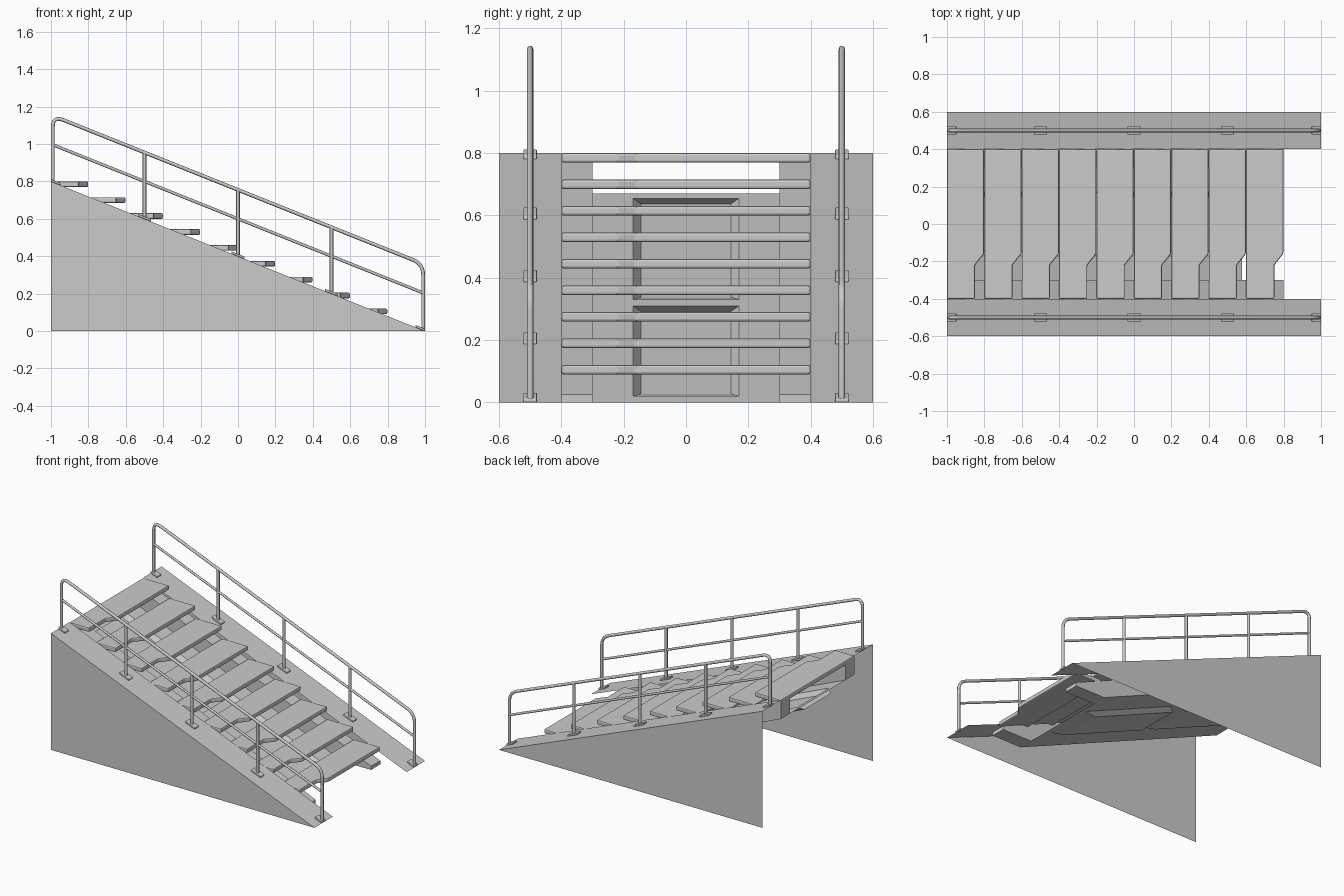
import bpy, bmesh, math
from mathutils import Vector

cube = bpy.data.objects.get("Cube")
if cube:
    bpy.data.objects.remove(cube, do_unlink=True)

grey = bpy.data.materials.new("light_grey_metal")
grey.use_nodes = True
colour = (0.6, 0.6, 0.6, 1)
grey.diffuse_color = colour
grey.node_tree.nodes["Principled BSDF"].inputs["Base Color"].default_value = colour


def make(name, verts, faces):
    mesh = bpy.data.meshes.new(name)
    mesh.from_pydata(verts, [], faces)
    bm = bmesh.new()
    bm.from_mesh(mesh)
    bmesh.ops.recalc_face_normals(bm, faces=bm.faces)
    bm.to_mesh(mesh)
    bm.free()
    mesh.materials.append(grey)
    obj = bpy.data.objects.new(name, mesh)
    bpy.context.collection.objects.link(obj)
    return obj


def prism(name, outline, offset):
    """Extrude a planar outline along an offset vector."""
    n = len(outline)
    low = [Vector(p) for p in outline]
    high = [p + Vector(offset) for p in low]
    sides = [(i, (i + 1) % n, n + (i + 1) % n, n + i) for i in range(n)]
    return make(name, low + high, sides + [tuple(range(n)), tuple(range(n, 2 * n))])


def bevel(obj, width):
    mod = obj.modifiers.new("rounded_edges", "BEVEL")
    mod.width = width
    mod.segments = 2


def tube(name, points, radius):
    curve = bpy.data.curves.new(name, "CURVE")
    curve.dimensions = "3D"
    curve.bevel_depth = radius
    curve.bevel_resolution = 2
    curve.use_fill_caps = True
    spline = curve.splines.new("POLY")
    spline.points.add(len(points) - 1)
    for point, co in zip(spline.points, points):
        point.co = (*co, 1)
    curve.materials.append(grey)
    obj = bpy.data.objects.new(name, curve)
    bpy.context.collection.objects.link(obj)


def ramp_z(x):
    return 0.4 * (1 - x)


def stair_z(x, top):
    return top - 0.425 * (x + 1)


def pan_x(z):
    return (0.67 - z) / 0.425 - 1


def rounded(corner, before, after, reach=0.06, steps=6):
    """Points of a smooth bend around a corner."""
    c = Vector(corner)
    a = c + (Vector(before) - c).normalized() * reach
    b = c + (Vector(after) - c).normalized() * reach
    return [a * (1 - t) ** 2 + c * 2 * t * (1 - t) + b * t * t
            for t in (i / steps for i in range(steps + 1))]


# Treads, notched at one end
RISE, RUN, COUNT = 0.085, 0.2, 9
for i in range(COUNT):
    x, z = -1 + RUN * i, 0.77 - RISE * i
    outline = [(x, -0.4, z), (x + 0.15, -0.4, z), (x + 0.15, -0.22, z),
               (x + 0.198, -0.16, z), (x + 0.198, 0.4, z), (x, 0.4, z)]
    bevel(prism(f"tread_{i + 1}", outline, (0, 0, 0.03)), 0.007)

# Sloping pan below the treads with two shallow trays
foot = pan_x(0)
levels = [(0.02, 0.31), (0.33, 0.655)]
verts, faces = [], []


def add_face(points):
    faces.append(tuple(range(len(verts), len(verts) + len(points))))
    verts.extend(points)


def on_pan(y, z):
    return Vector((pan_x(z), y, z))


def strip(y0, y1, z0, z1):
    add_face([on_pan(y0, z0), on_pan(y1, z0), on_pan(y1, z1), on_pan(y0, z1)])


strip(-0.4, -0.17, 0, 0.67)
strip(0.17, 0.4, 0, 0.67)
for z0, z1 in [(0, 0.02), (0.31, 0.33), (0.655, 0.67)]:
    strip(-0.17, 0.17, z0, z1)
down = Vector((-0.425, 0, -1)).normalized() * 0.03
for z0, z1 in levels:
    rim = [on_pan(y, z) for y, z in [(-0.17, z0), (0.17, z0), (0.17, z1), (-0.17, z1)]]
    low, high = z0 + 0.035, z1 + 0.01
    base = [on_pan(y, z) + down
            for y, z in [(-0.145, low), (0.145, low), (0.145, high), (-0.145, high)]]
    for i in range(4):
        j = (i + 1) % 4
        add_face([rim[i], rim[j], base[j], base[i]])
    add_face(base)
make("under_pan", verts, faces)

for side, label in ((-1, "right"), (1, "left")):
    # Outer triangular panel with its sloping top flange
    make(f"{label}_side_panel",
         [(-1, side * 0.6, 0), (1, side * 0.6, 0), (-1, side * 0.6, 0.8),
          (1, side * 0.4, 0), (-1, side * 0.4, 0.8)],
         [(0, 1, 2), (2, 1, 3, 4)])

    # Stringer carrying the tread ends
    prism(f"{label}_stringer",
          [(-1, side * 0.3, 0.67), (foot, side * 0.3, 0), (0.8, side * 0.3, 0),
           (0.8, side * 0.3, stair_z(0.8, 0.79)), (-1, side * 0.3, 0.79)],
          (0, side * 0.1, 0))

    # Handrail loop with bent corners
    y, end = side * 0.5, 0.99
    path = [Vector((x, y, z)) for x, z in
            [(-end, ramp_z(-end)), (-end, 0.755 + 0.4 * end),
             (end, 0.755 - 0.4 * end), (end, ramp_z(end))]]
    points = [path[0], *rounded(path[1], path[0], path[2]),
              *rounded(path[2], path[1], path[3]), path[3]]
    tube(f"{label}_handrail", points, 0.01)
    tube(f"{label}_mid_rail",
         [(x, y, 0.6 - 0.4 * x) for x in (-end, end)], 0.008)

    # Inner posts and foot plates
    for k, x in enumerate((-0.5, 0, 0.5)):
        tube(f"{label}_post_{k + 1}", [(x, y, ramp_z(x)), (x, y, 0.755 - 0.4 * x)], 0.01)
    for k, (a, b) in enumerate([(-1, -0.95), (-0.535, -0.465), (-0.035, 0.035),
                                (0.465, 0.535), (0.95, 1)]):
        plate = [(a, y - 0.022, ramp_z(a)), (b, y - 0.022, ramp_z(b)),
                 (b, y + 0.022, ramp_z(b)), (a, y + 0.022, ramp_z(a))]
        bevel(prism(f"{label}_foot_plate_{k + 1}", plate, (0, 0, 0.012)), 0.003)
